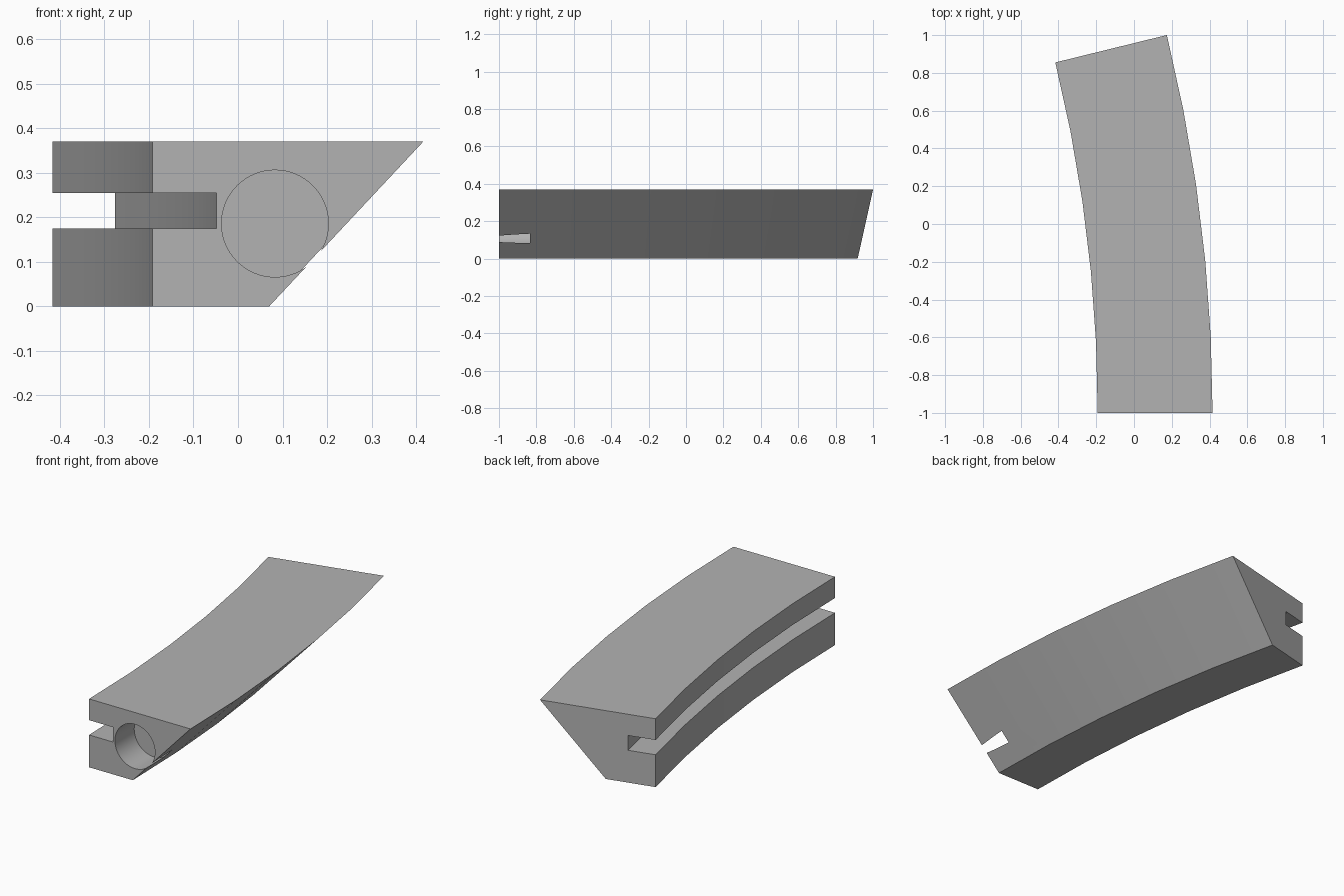
import bpy, bmesh, math
from mathutils import Vector, Matrix

cube = bpy.data.objects.get("Cube")
if cube:
    bpy.data.objects.remove(cube)

# Single plain grey
grey = bpy.data.materials.new("light grey")
grey.use_nodes = True
colour = (0.45, 0.45, 0.45, 1)
grey.diffuse_color = colour
grey.node_tree.nodes["Principled BSDF"].inputs["Base Color"].default_value = colour


def add_object(name, bm):
    bmesh.ops.recalc_face_normals(bm, faces=bm.faces)
    mesh = bpy.data.meshes.new(name)
    bm.to_mesh(mesh)
    bm.free()
    mesh.materials.append(grey)
    obj = bpy.data.objects.new(name, mesh)
    bpy.context.collection.objects.link(obj)
    return obj


def sweep(bm, profile, pivot, angle, steps):
    """Sweep an x-z profile around a vertical axis through the pivot."""
    rings = []
    for i in range(steps + 1):
        turn = Matrix.Rotation(angle * i / steps, 3, 'Z')
        rings.append([bm.verts.new(pivot + turn @ (Vector((x, -1, z)) - pivot))
                      for x, z in profile])
    n = len(profile)
    for a, b in zip(rings, rings[1:]):
        for j in range(n):
            k = (j + 1) % n
            bm.faces.new((a[j], a[k], b[k], b[j]))
    bm.faces.new(rings[0])
    bm.faces.new(rings[-1])


# Curved body: sloped outer side, slot along the inner side
profile = [(-0.192, 0), (0.07, 0), (0.416, 0.37), (-0.192, 0.37),
           (-0.192, 0.255), (-0.048, 0.255), (-0.048, 0.175), (-0.192, 0.175)]
bm = bmesh.new()
sweep(bm, profile, Vector((-7.97, -1, 0)), math.radians(13.8), 5)
body = add_object("curved_body", bm)

# Blind round socket in the front end, just breaking through the slope
depth = 0.165
bm = bmesh.new()
bmesh.ops.create_cone(bm, cap_ends=True, segments=64, radius1=0.12, radius2=0.12,
                      depth=2 * depth,
                      matrix=Matrix.Translation((0.083, -1, 0.186))
                      @ Matrix.Rotation(math.pi / 2, 4, 'X'))
cutter = add_object("socket_cutter", bm)
cutter.hide_render = True

cut = body.modifiers.new("socket", 'BOOLEAN')
cut.operation = 'DIFFERENCE'
cut.solver = 'EXACT'
cut.object = cutter
bpy.context.view_layer.objects.active = body
body.select_set(True)
bpy.ops.object.modifier_apply(modifier=cut.name)
bpy.data.objects.remove(cutter)

# Smooth socket wall, crisp edges elsewhere
bpy.ops.object.shade_smooth_by_angle(angle=math.radians(30))
